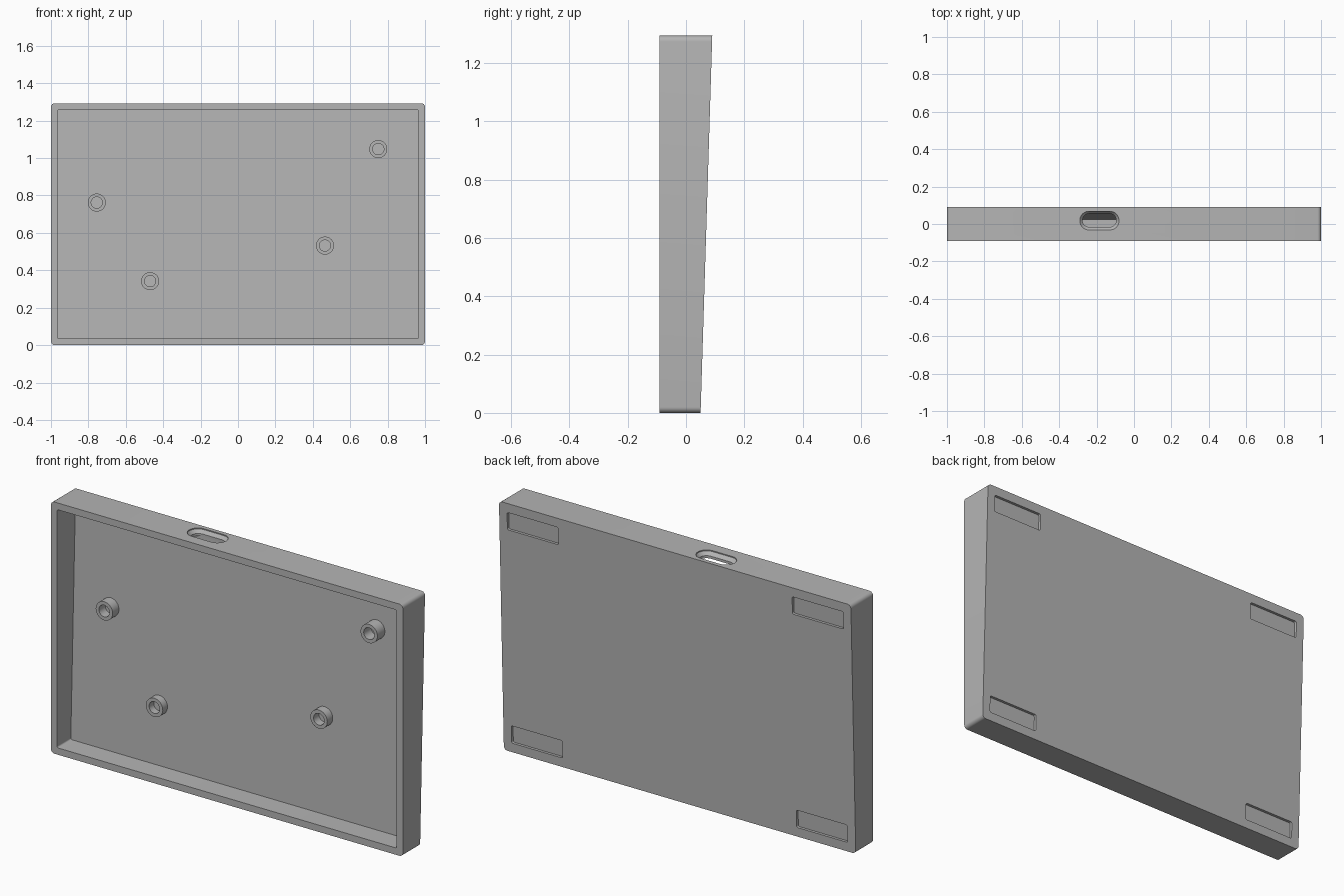
import bpy, bmesh, math

if "Cube" in bpy.data.objects:
    bpy.data.objects.remove(bpy.data.objects["Cube"], do_unlink=True)

H = 1.293                 # height
FRONT = -0.09             # flat open side
SLOPE = 0.04 / H          # back leans outward toward the top
WALL, FLOOR = 0.035, 0.03

grey = bpy.data.materials.new("plain_grey")
grey.use_nodes = True
colour = (0.46, 0.46, 0.46, 1)
grey.diffuse_color = colour
grey.node_tree.nodes["Principled BSDF"].inputs["Base Color"].default_value = colour


def back_y(z):
    return 0.05 + SLOPE * z


def floor_y(z):
    return back_y(z) - FLOOR


def rounded_rect(u0, u1, v0, v1, r, steps=6):
    pts = []
    corners = [(u1 - r, v1 - r), (u0 + r, v1 - r), (u0 + r, v0 + r), (u1 - r, v0 + r)]
    for quarter, (cu, cv) in enumerate(corners):
        for i in range(steps + 1):
            a = (quarter + i / steps) * math.pi / 2
            pts.append((cu + r * math.cos(a), cv + r * math.sin(a)))
    return pts


def circle(cx, cz, r, n=40):
    return [(cx + r * math.cos(math.tau * i / n), cz + r * math.sin(math.tau * i / n))
            for i in range(n)]


def loft(name, rings, closed=False):
    """Skin a list of point rings, capped at both ends or joined into a loop."""
    bm = bmesh.new()
    loops = [[bm.verts.new(p) for p in ring] for ring in rings]
    pairs = list(zip(loops, loops[1:]))
    if closed:
        pairs.append((loops[-1], loops[0]))
    else:
        bm.faces.new(loops[0])
        bm.faces.new(loops[-1])
    for a, b in pairs:
        n = len(a)
        for i in range(n):
            j = (i + 1) % n
            bm.faces.new((a[i], a[j], b[j], b[i]))
    bmesh.ops.recalc_face_normals(bm, faces=bm.faces)
    mesh = bpy.data.meshes.new(name)
    bm.to_mesh(mesh)
    bm.free()
    mesh.materials.append(grey)
    obj = bpy.data.objects.new(name, mesh)
    bpy.context.collection.objects.link(obj)
    return obj


def along_y(profile, depth):
    return [(x, depth(z), z) for x, z in profile]


def select(obj):
    bpy.ops.object.select_all(action='DESELECT')
    obj.select_set(True)
    bpy.context.view_layer.objects.active = obj


def cut(target, cutter):
    mod = target.modifiers.new("cut", 'BOOLEAN')
    mod.operation, mod.solver, mod.object = 'DIFFERENCE', 'EXACT', cutter
    select(target)
    bpy.ops.object.modifier_apply(modifier=mod.name)
    bpy.data.objects.remove(cutter, do_unlink=True)


# Wedge-shaped tray
outline = rounded_rect(-1, 1, 0, H, 0.02)
tray = loft("tray", [along_y(outline, lambda z: FRONT), along_y(outline, back_y)])

# Open cavity with its floor parallel to the back
inner = rounded_rect(-1 + WALL, 1 - WALL, WALL, H - WALL, 0.008)
cut(tray, loft("cavity_cutter", [along_y(inner, lambda z: FRONT - 0.1),
                                 along_y(inner, floor_y)]))

# Cable slot through the top wall, flared toward the outside
outer_slot = rounded_rect(-0.29, -0.08, -0.032, 0.068, 0.049)
inner_slot = rounded_rect(-0.275, -0.095, -0.016, 0.055, 0.035)
levels = [(outer_slot, H + 0.05), (outer_slot, H - 0.005),
          (inner_slot, H - 0.022), (inner_slot, H - WALL - 0.01)]
cut(tray, loft("slot_cutter", [[(x, y, z) for x, y in ring] for ring, z in levels]))

# Four shallow foot recesses in the back
for side in (-1, 1):
    for z in (0.047, H - 0.137):
        x0, x1 = sorted((side * 0.665, side * 0.955))
        pad = rounded_rect(x0, x1, z, z + 0.09, 0.008, 4)
        cut(tray, loft("recess_cutter", [along_y(pad, lambda h: back_y(h) - 0.014),
                                         along_y(pad, lambda h: back_y(h) + 0.05)]))

# Hollow mounting posts standing on the floor
posts = []
for i, (x, z) in enumerate([(-0.755, 0.762), (-0.47, 0.342), (0.465, 0.532), (0.75, 1.048)]):
    big, small = circle(x, z, 0.048), circle(x, z, 0.03)

    def tip(h):
        return -0.008

    def root(h):
        return floor_y(h) + 0.008
    posts.append(loft("mounting_post_%d" % (i + 1),
                      [along_y(big, root), along_y(big, tip),
                       along_y(small, tip), along_y(small, root)], closed=True))

for obj in [tray] + posts:
    select(obj)
    bpy.ops.object.shade_smooth_by_angle(angle=math.radians(30))
